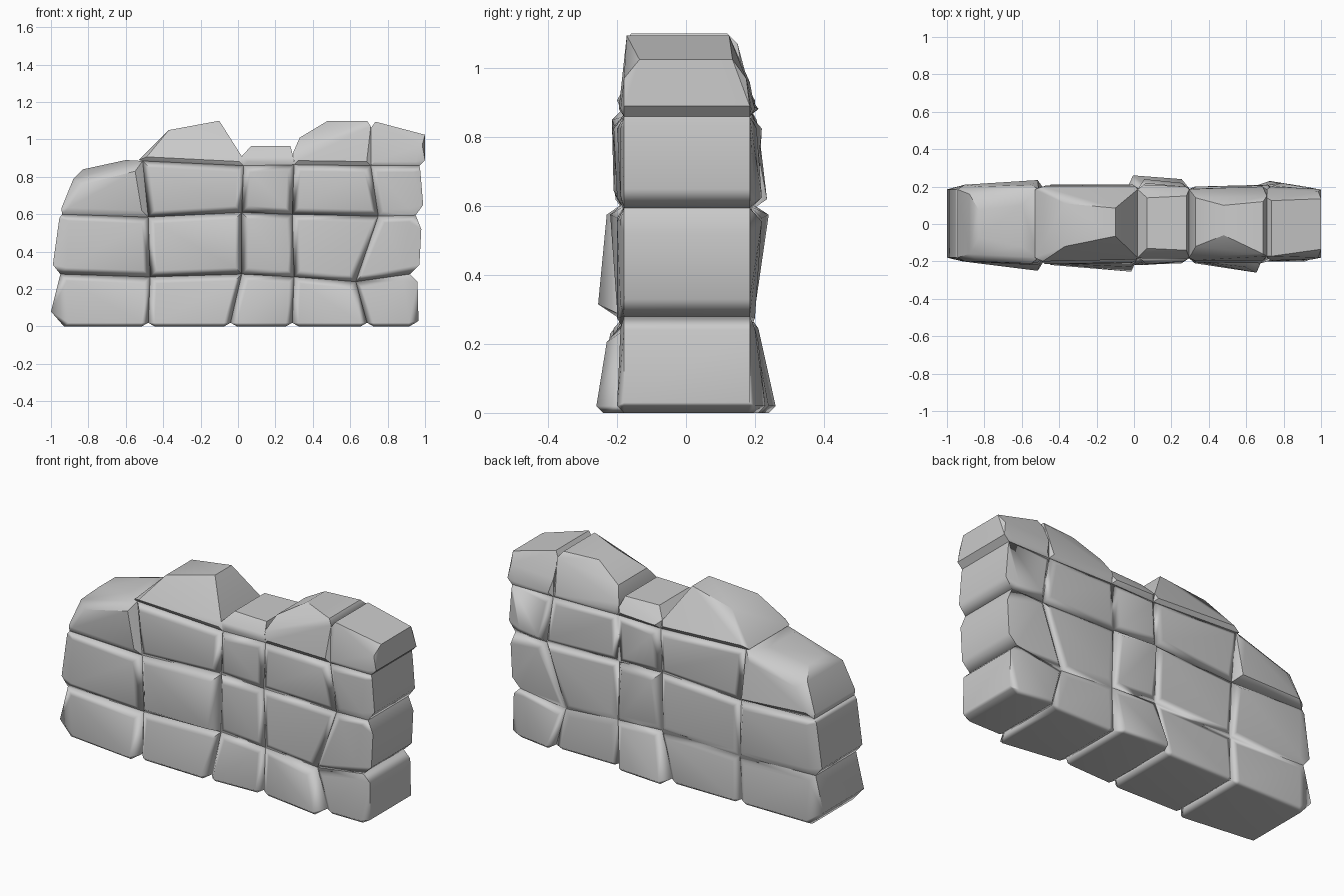
import bpy, bmesh
from math import radians
from mathutils import Vector

if "Cube" in bpy.data.objects:
    bpy.data.objects.remove(bpy.data.objects["Cube"])

# Seam corners between stones, (x, z), bottom row to top row
G = [
    [(-.94, .02), (-.48, .02), (-.04, .02), (.29, .02), (.69, .02), (.95, .02)],
    [(-.95, .28), (-.47, .265), (.02, .28), (.30, .265), (.63, .24), (.92, .28)],
    [(-.94, .60), (-.48, .585), (.02, .61), (.29, .60), (.75, .59), (.95, .595)],
    [(-.90, .86), (-.51, .885), (.03, .86), (.30, .865), (.71, .86), (.97, .86)],
]
SF, SB = -.18, .185       # seam depth, front and back


def stone(name, row, col, front, back, extra=(), top=False):
    """Hull of seam corners, raised front/back faces and extra (x, z, yf, yb) points.
    Depths run bottom-left, bottom-right, top-right, top-left."""
    q = [G[row][col], G[row][col + 1]]
    if not top:
        q += [G[row + 1][col + 1], G[row + 1][col]]
    sx, sz = (1, -1, -1, 1), (1, 1, -1, -1)
    inset = .022 if row == 3 else .035
    pts = []
    for i, (x, z) in enumerate(q):
        pts += [(x, SF, z), (x, SB, z)]
        ix, iz = x + sx[i] * inset, z + sz[i] * inset
        if row == 0 and i < 2:          # base stones run down to the ground
            iz = .02
            pts += [(ix, .02 - front[i], 0), (ix, back[i] - .02, 0)]
        pts += [(ix, -front[i], iz), (ix, back[i], iz)]
    for x, z, yf, yb in extra:
        pts += [(x, yf, z), (x, yb, z)]
    bm = bmesh.new()
    for p in pts:
        bm.verts.new(Vector(p))
    res = bmesh.ops.convex_hull(bm, input=bm.verts[:])
    junk = {g for g in res["geom_interior"] + res["geom_unused"]
            if isinstance(g, bmesh.types.BMVert)}
    bmesh.ops.delete(bm, geom=list(junk), context='VERTS')
    bmesh.ops.dissolve_limit(bm, angle_limit=radians(.2), verts=bm.verts[:], edges=bm.edges[:])
    bmesh.ops.recalc_face_normals(bm, faces=bm.faces[:])
    me = bpy.data.meshes.new(name)
    bm.to_mesh(me)
    bm.free()
    ob = bpy.data.objects.new(name, me)
    bpy.context.collection.objects.link(ob)
    bpy.context.view_layer.objects.active = ob
    ob.select_set(True)
    bpy.ops.object.shade_smooth_by_angle(angle=radians(35 if top else 62))
    ob.select_set(False)
    # keep the large faces flat and let only the chamfers shade softly
    wn = ob.modifiers.new("soft_chamfers", 'WEIGHTED_NORMAL')
    wn.keep_sharp = True


def end(*xz):
    return [(x, z, SF, SB) for x, z in xz]


# Bottom course
stone("bottom_stone_1", 0, 0, (.20, .25, .22, .20), (.21, .21, .20, .20), end((-1, .08), (-.93, 0)))
stone("bottom_stone_2", 0, 1, (.22, .23, .21, .20), (.21, .21, .20, .20))
stone("bottom_stone_3", 0, 2, (.22, .21, .20, .20), (.26, .24, .20, .21))
stone("bottom_stone_4", 0, 3, (.21, .26, .23, .20), (.20, .20, .20, .20))
stone("bottom_stone_5", 0, 4, (.20, .20, .19, .19), (.23, .20, .20, .21), end((.965, .03), (.96, .24)))

# Second course
stone("second_stone_1", 1, 0, (.20, .21, .22, .20), (.20, .20, .22, .21), end((-.99, .33), (-.955, .58)))
stone("second_stone_2", 1, 1, (.22, .255, .23, .21), (.20, .20, .21, .21))
stone("second_stone_3", 1, 2, (.20, .20, .20, .22), (.20, .20, .22, .24))
stone("second_stone_4", 1, 3, (.20, .20, .20, .20), (.20, .20, .21, .20))
stone("second_stone_5", 1, 4, (.20, .19, .19, .20), (.20, .19, .19, .22), end((.97, .33), (.98, .52)))

# Third course
stone("third_stone_1", 2, 0, (.20, .205), (.21, .235),
      end((-.945, .63), (-.51, .885)) + [(-.88, .79, -.16, .16), (-.83, .84, -.07, .075),
      (-.60, .89, -.12, .10), (-.55, .88, -.13, .11),
      (-.83, .76, -.20, .20), (-.55, .83, -.212, .21)], top=True)
stone("third_stone_2", 2, 1, (.20, .21, .205, .215), (.20, .21, .21, .205))
stone("third_stone_3", 2, 2, (.20, .19, .20, .215), (.21, .20, .20, .22))
stone("third_stone_4", 2, 3, (.20, .20, .21, .205), (.20, .21, .205, .20))
stone("third_stone_5", 2, 4, (.19, .19, .19, .20), (.22, .20, .19, .205), end((.99, .65), (.975, .83)))

# Capping course
stone("cap_stone_1", 3, 1, (.20, .19), (.20, .20),
      end((-.53, .89), (.02, .91)) + [(-.37, 1.05, -.12, .11), (-.10, 1.10, -.065, .085)], top=True)
stone("cap_stone_2", 3, 2, (.185, .185), (.21, .20),
      end((.02, .91), (.295, .91)) + [(.07, .965, -.13, .14), (.28, .965, -.14, .15)], top=True)
stone("cap_stone_3", 3, 3, (.195, .195), (.19, .20),
      end((.295, .93)) + [(.33, 1.01, -.12, .14), (.48, 1.10, -.06, .10), (.69, 1.10, -.16, .12),
      (.71, 1.07, -.172, .15)], top=True)
stone("cap_stone_4", 3, 4, (.195, .19), (.20, .19),
      end((1, .89), (.71, .96)) + [(1, 1.025, -.135, .135), (.985, .97, -.18, .175),
      (.735, 1.095, -.172, .125), (.71, 1.06, -.172, .14)], top=True)
